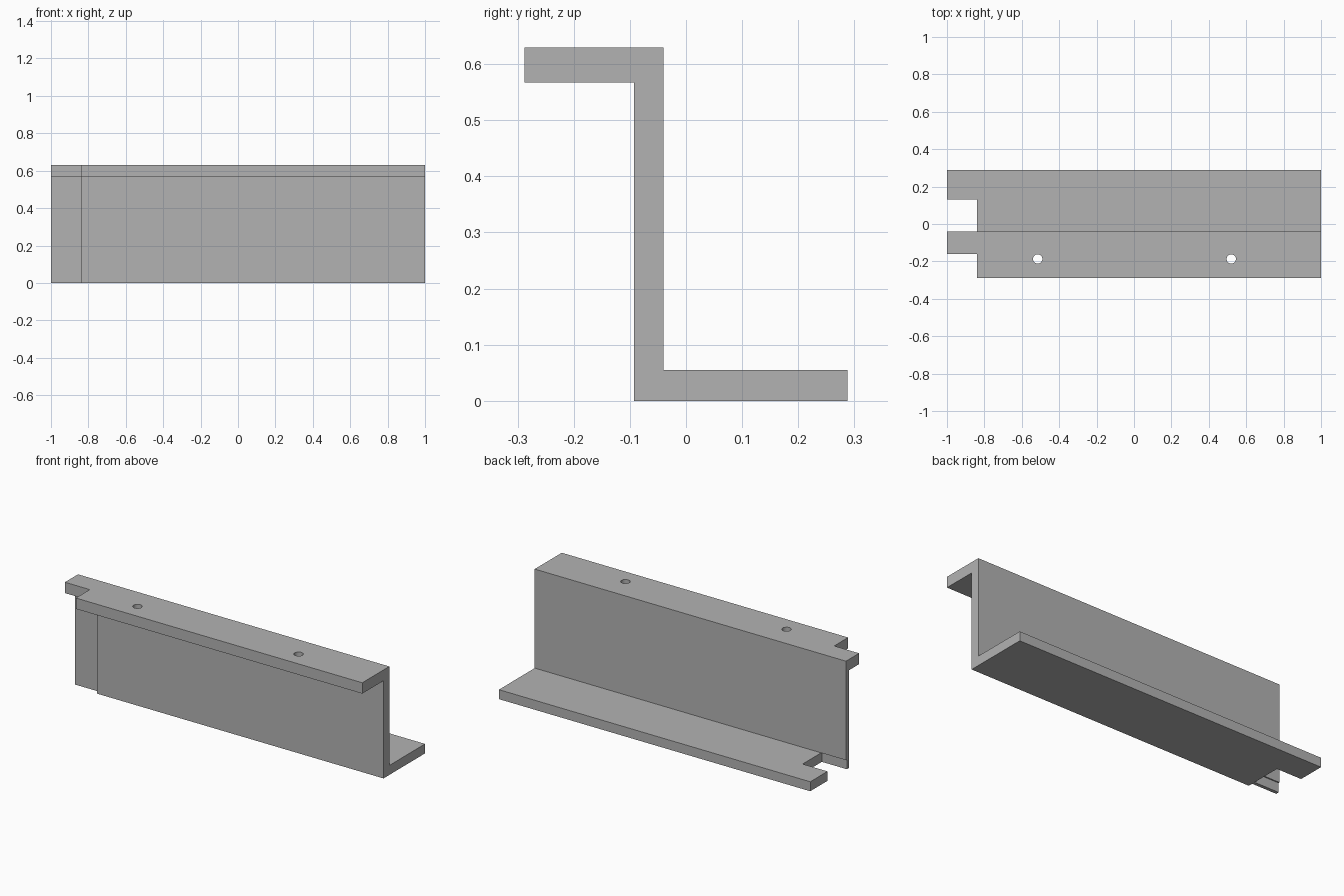
import bpy, bmesh
from mathutils import Matrix

cube = bpy.data.objects.get("Cube")
if cube:
    bpy.data.objects.remove(cube, do_unlink=True)

grey = bpy.data.materials.new("plain_grey")
grey.use_nodes = True
colour = (0.45, 0.45, 0.45, 1)
grey.diffuse_color = colour
grey.node_tree.nodes["Principled BSDF"].inputs["Base Color"].default_value = colour


def make_object(name, bm):
    bmesh.ops.recalc_face_normals(bm, faces=bm.faces)
    mesh = bpy.data.meshes.new(name)
    bm.to_mesh(mesh)
    bm.free()
    mesh.materials.append(grey)
    obj = bpy.data.objects.new(name, mesh)
    bpy.context.collection.objects.link(obj)
    return obj


def box(name, lo, hi):
    bm = bmesh.new()
    bmesh.ops.create_cube(bm, size=1)
    for v in bm.verts:
        v.co = [hi[i] if v.co[i] > 0 else lo[i] for i in range(3)]
    return make_object(name, bm)


def cylinder(name, x, y, z, radius, depth):
    bm = bmesh.new()
    bmesh.ops.create_cone(bm, cap_ends=True, segments=32, radius1=radius, radius2=radius,
                          depth=depth, matrix=Matrix.Translation((x, y, z)))
    return make_object(name, bm)


def cut(target, cutter):
    cutter.hide_render = True
    mod = target.modifiers.new("cut", 'BOOLEAN')
    mod.operation = 'DIFFERENCE'
    mod.solver = 'EXACT'
    mod.object = cutter
    bpy.context.view_layer.objects.active = target
    bpy.ops.object.modifier_apply(modifier=mod.name)
    bpy.data.objects.remove(cutter, do_unlink=True)


# Z-shaped rail: profile in y, z extruded along x
front, back = -0.093, -0.04
shelf, lip, top = 0.055, 0.567, 0.63
profile = [(front, 0), (0.288, 0), (0.288, shelf), (back, shelf),
           (back, top), (-0.288, top), (-0.288, lip), (front, lip)]
bm = bmesh.new()
face = bm.faces.new([bm.verts.new((-1, y, z)) for y, z in profile])
ext = bmesh.ops.extrude_face_region(bm, geom=[face])
bmesh.ops.translate(bm, vec=(2, 0, 0),
                    verts=[g for g in ext["geom"] if isinstance(g, bmesh.types.BMVert)])
rail = make_object("z_rail", bm)

# Stepped end: flange notches and half-thickness web
step = -0.84
cut(rail, box("top_flange_notch", (-1.2, -0.5, 0.5), (step, -0.16, 0.8)))
cut(rail, box("web_recess", (-1.2, -0.4, -0.2), (step, -0.0665, lip)))
cut(rail, box("bottom_flange_notch", (-1.2, -0.047, -0.2), (step, 0.13, shelf)))

# Screw holes through the top flange
for x in (-0.515, 0.52):
    cut(rail, cylinder("screw_hole", x, -0.187, 0.6, 0.025, 0.3))

# Smooth hole walls, crisp edges elsewhere
bpy.ops.object.select_all(action='DESELECT')
rail.select_set(True)
bpy.context.view_layer.objects.active = rail
bpy.ops.object.shade_smooth_by_angle()
